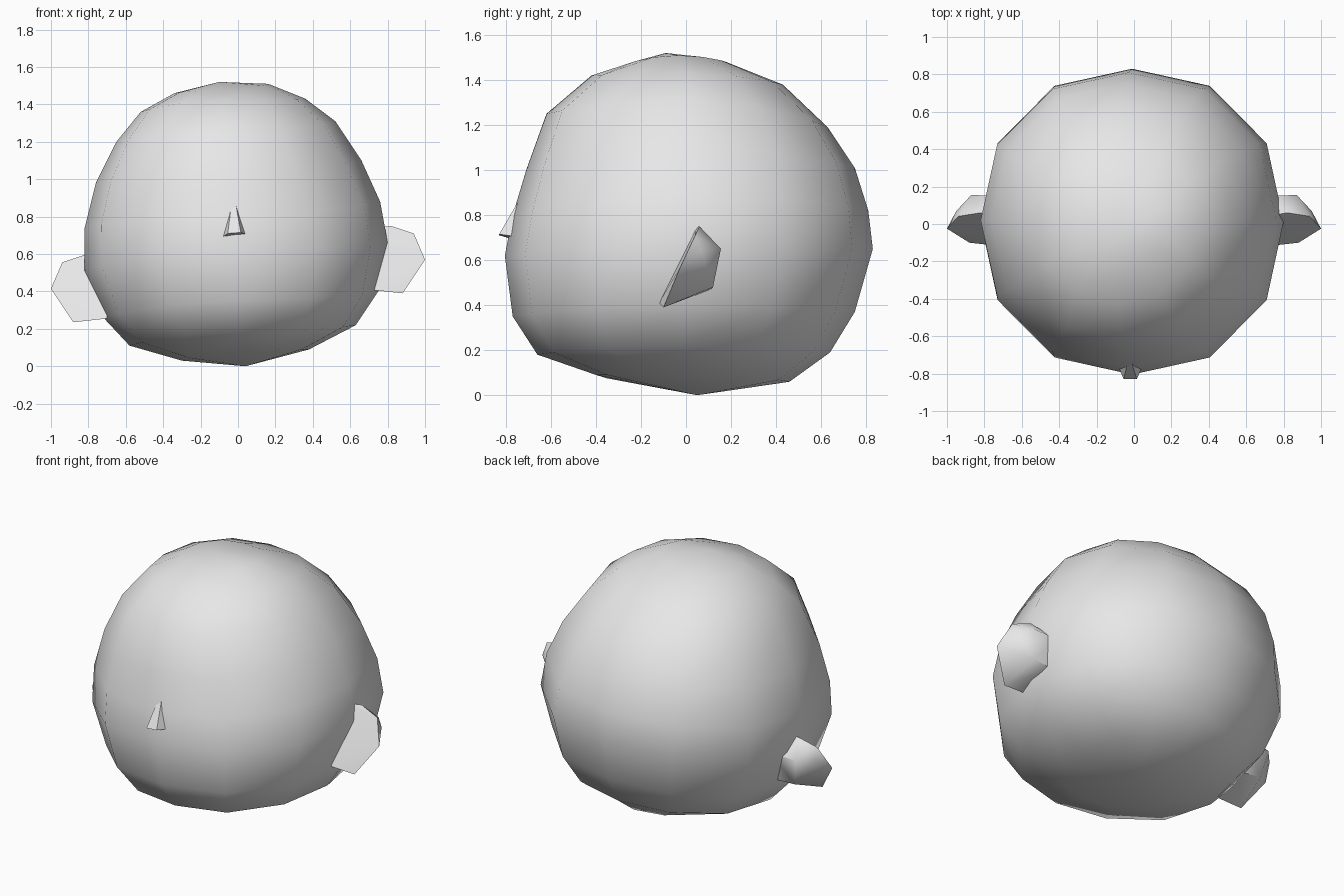
import bpy, bmesh, math

if "Cube" in bpy.data.objects:
    bpy.data.objects.remove(bpy.data.objects["Cube"])

grey = bpy.data.materials.new("light_grey")
grey.diffuse_color = (0.8, 0.8, 0.8, 1)
grey.use_nodes = True
grey.node_tree.nodes["Principled BSDF"].inputs["Base Color"].default_value = grey.diffuse_color


def finish(name, bm, angle):
    bmesh.ops.recalc_face_normals(bm, faces=bm.faces)
    mesh = bpy.data.meshes.new(name)
    bm.to_mesh(mesh)
    bm.free()
    mesh.materials.append(grey)
    ob = bpy.data.objects.new(name, mesh)
    bpy.context.collection.objects.link(ob)
    bpy.ops.object.select_all(action='DESELECT')
    ob.select_set(True)
    bpy.context.view_layer.objects.active = ob
    bpy.ops.object.shade_smooth_by_angle(angle=math.radians(angle))


def hull(name, points, angle):
    bm = bmesh.new()
    for p in points:
        bm.verts.new(p)
    res = bmesh.ops.convex_hull(bm, input=bm.verts)
    bmesh.ops.delete(bm, geom=list({v for v in res["geom_interior"] + res["geom_unused"]
                                    if isinstance(v, bmesh.types.BMVert)}), context='VERTS')
    bmesh.ops.dissolve_limit(bm, angle_limit=math.radians(3), verts=bm.verts, edges=bm.edges)
    finish(name, bm, angle)


# Head: tilted rings, each as (left x, z), (right x, z), (front y, z), (back y, z)
RINGS = [
    (-.30, .03, .38, .09, -.40, .09, .46, .06),
    (-.58, .11, .63, .22, -.66, .18, .64, .19),
    (-.72, .26, .75, .40, -.77, .35, .75, .37),
    (-.82, .51, .80, .66, -.805, .62, .83, .65),
    (-.82, .74, .76, .88, -.77, .80, .81, .82),
    (-.76, .98, .66, 1.10, -.71, 1.00, .75, 1.01),
    (-.65, 1.20, .52, 1.31, -.62, 1.25, .63, 1.19),
    (-.52, 1.36, .36, 1.43, -.42, 1.42, .43, 1.38),
    (-.34, 1.46, .16, 1.51, -.25, 1.475, .18, 1.48),
]
SIDES = 12
bm = bmesh.new()
rows = []
for xl, zl, xr, zr, yf, zf, yb, zb in RINGS:
    row = []
    for i in range(SIDES):
        a = 2 * math.pi * i / SIDES
        c, s = math.cos(a), math.sin(a)
        # slightly squared ellipse
        k = (abs(c) ** 2.2 + abs(s) ** 2.2) ** (-1 / 2.2)
        z = c * c * (zr if c > 0 else zl) + s * s * (zb if s > 0 else zf)
        row.append(bm.verts.new(((xl + xr) / 2 + k * c * (xr - xl) / 2,
                                 (yf + yb) / 2 + k * s * (yb - yf) / 2, z)))
    rows.append(row)
bottom = bm.verts.new((.04, .05, 0))
top = bm.verts.new((-.10, -.09, 1.52))
for i in range(SIDES):
    j = (i + 1) % SIDES
    for lo, hi in zip(rows, rows[1:]):
        bm.faces.new((lo[i], lo[j], hi[j], hi[i]))
    bm.faces.new((bottom, rows[0][j], rows[0][i]))
    bm.faces.new((top, rows[-1][i], rows[-1][j]))
finish("head", bm, 180)

# Ears: flat front plate with a domed back, the left one sitting lower
EAR = [(.70, .04, .74), (.82, .06, .75), (.94, .041, .71), (1.0, -.025, .57),
       (.88, -.10, .39), (.70, -.12, .41),
       (.95, .07, .64), (.87, .155, .65), (.84, .12, .48), (.70, .15, .65), (.70, .11, .47)]
hull("right_ear", EAR, 50)
hull("left_ear", [(-x, y, z - .155) for x, y, z in EAR], 50)

# Nose: small leaning cone with a five-sided base
hull("nose", [(-.055, -.83, .71), (.015, -.83, .715), (.045, -.76, .705),
              (-.02, -.70, .70), (-.085, -.76, .69), (-.025, -.70, .94)], 60)
